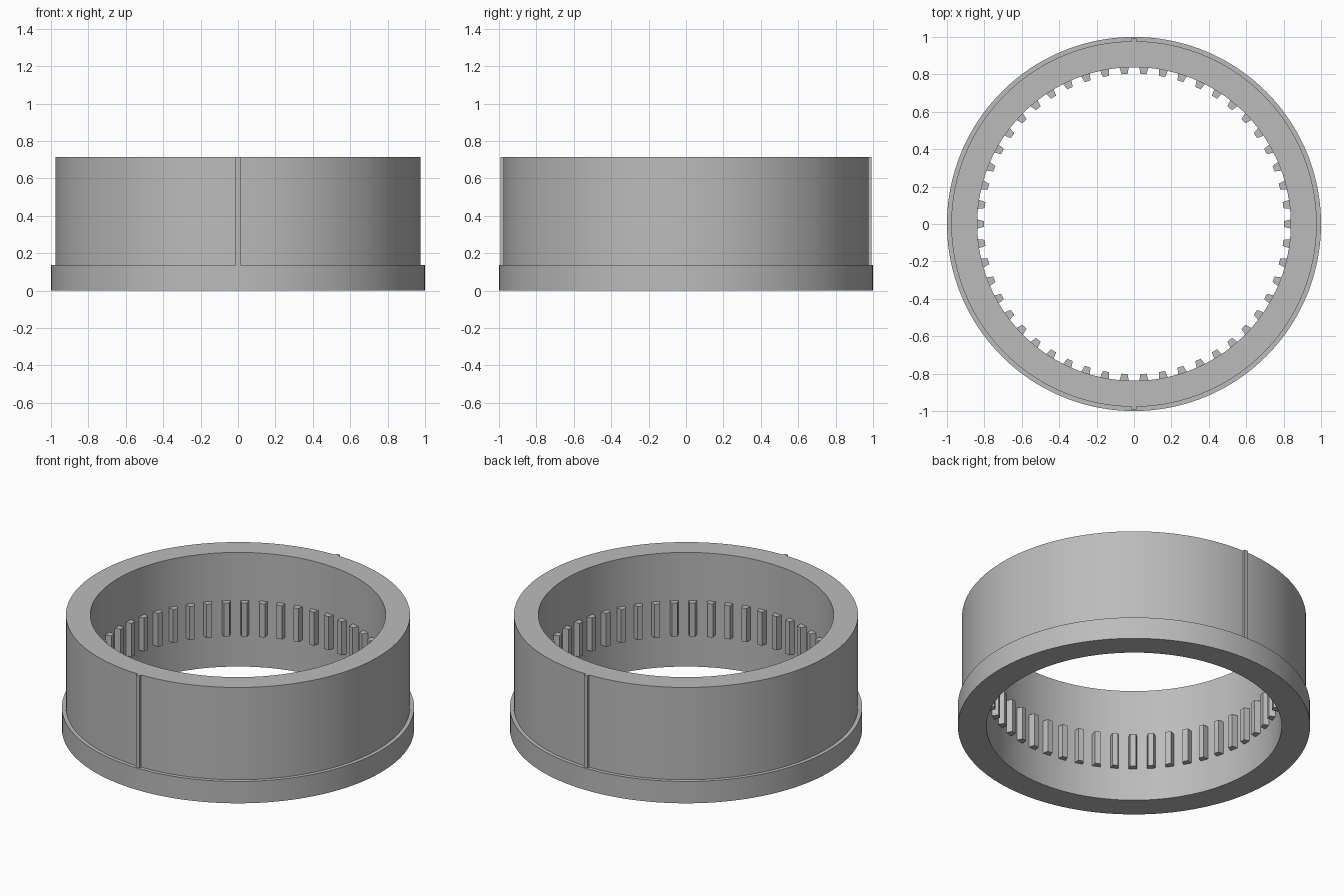
import bpy, bmesh, math

if "Cube" in bpy.data.objects:
    bpy.data.objects.remove(bpy.data.objects["Cube"])

SEGMENTS = 160
HEIGHT = 0.715
FLANGE_H = 0.137
R_IN, R_BODY, R_FLANGE = 0.838, 0.977, 1.0

grey = bpy.data.materials.new("steel grey")
grey.diffuse_color = (0.5, 0.5, 0.5, 1)
grey.use_nodes = True
grey.node_tree.nodes["Principled BSDF"].inputs["Base Color"].default_value = grey.diffuse_color


def make_object(name, bm):
    bmesh.ops.recalc_face_normals(bm, faces=bm.faces)
    mesh = bpy.data.meshes.new(name)
    bm.to_mesh(mesh)
    bm.free()
    mesh.materials.append(grey)
    obj = bpy.data.objects.new(name, mesh)
    bpy.context.collection.objects.link(obj)
    return obj


def lathe(name, profile):
    """Revolve a closed (radius, z) profile around the z axis."""
    bm = bmesh.new()
    rings = []
    for i in range(SEGMENTS):
        a = 2 * math.pi * i / SEGMENTS
        rings.append([bm.verts.new((r * math.cos(a), r * math.sin(a), z)) for r, z in profile])
    n = len(profile)
    for i in range(SEGMENTS):
        a, b = rings[i], rings[(i + 1) % SEGMENTS]
        for j in range(n):
            k = (j + 1) % n
            bm.faces.new((a[j], b[j], b[k], a[k]))
    return make_object(name, bm)


def radial_prisms(name, outline, z0, z1, angles):
    """Extrude a (radial, tangential) outline from z0 to z1 at every angle."""
    bm = bmesh.new()
    for a in angles:
        c, s = math.cos(a), math.sin(a)
        low, high = ([bm.verts.new((r * c - t * s, r * s + t * c, z)) for r, t in outline]
                     for z in (z0, z1))
        bm.faces.new(low)
        bm.faces.new(high)
        n = len(outline)
        for j in range(n):
            k = (j + 1) % n
            bm.faces.new((low[j], low[k], high[k], high[j]))
    return make_object(name, bm)


# Ring body with the wider flange at its foot
body = lathe("ring_body", [(R_IN, 0), (R_FLANGE, 0), (R_FLANGE, FLANGE_H),
                           (R_BODY, FLANGE_H), (R_BODY, HEIGHT), (R_IN, HEIGHT)])
bpy.context.view_layer.objects.active = body
body.select_set(True)
bpy.ops.object.shade_smooth_by_angle(angle=math.radians(30))

# Inner band of gear teeth
TEETH = 50
radial_prisms("gear_teeth", [(0.845, -0.026), (0.845, 0.026), (0.803, 0.016), (0.803, -0.016)],
              0.205, 0.415, [2 * math.pi * i / TEETH for i in range(TEETH)])

# Narrow keys on the front and back of the outer wall
radial_prisms("locating_keys", [(0.965, -0.013), (0.965, 0.013), (0.993, 0.013), (0.993, -0.013)],
              FLANGE_H - 0.01, HEIGHT, [math.pi / 2, -math.pi / 2])
